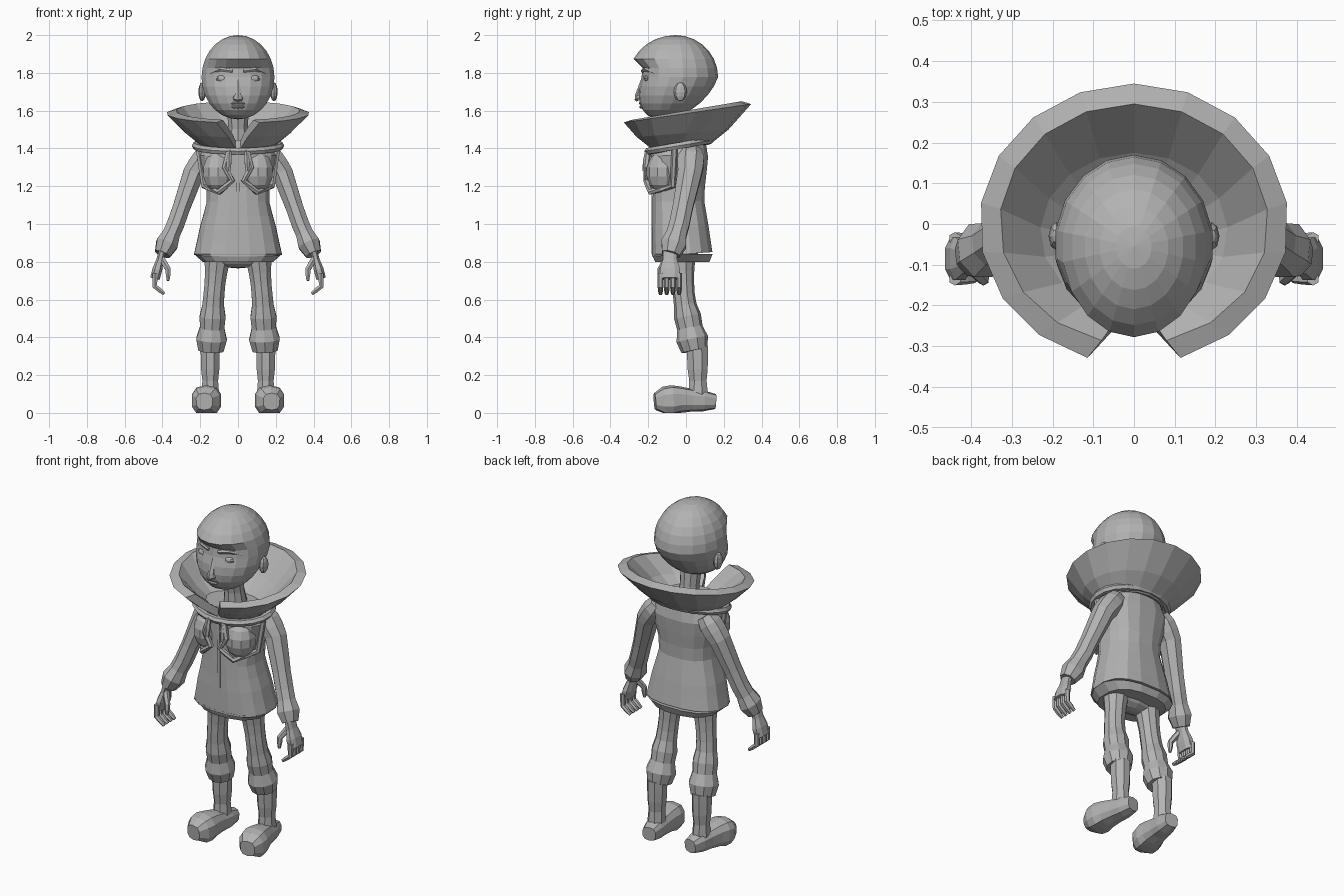
import bpy, bmesh
from math import sin, cos, pi, radians, copysign
from mathutils import Vector

cube = bpy.data.objects.get("Cube")
if cube:
    bpy.data.objects.remove(cube, do_unlink=True)

GREY = (.45, .45, .45, 1)
clay = bpy.data.materials.new("plain_grey")
clay.use_nodes = True
clay.diffuse_color = GREY
shader = next(node for node in clay.node_tree.nodes if node.type == 'BSDF_PRINCIPLED')
shader.inputs["Base Color"].default_value = GREY
SIDEWAYS, BACKWARD, UPWARD = Vector((1, 0, 0)), Vector((0, 1, 0)), Vector((0, 0, 1))


def finish(name, bm):
    """Turn a bmesh into a flat-shaded grey object."""
    bmesh.ops.recalc_face_normals(bm, faces=bm.faces)
    mesh = bpy.data.meshes.new(name)
    bm.to_mesh(mesh)
    bm.free()
    mesh.materials.append(clay)
    bpy.context.collection.objects.link(bpy.data.objects.new(name, mesh))


def skin(name, loops, closed=False, ground=False):
    """Bridge equal loops of points; cap the ends unless closed."""
    bm = bmesh.new()
    rows = [[bm.verts.new(point) for point in loop] for loop in loops]
    pairs = list(zip(rows, rows[1:]))
    if closed:
        pairs.append((rows[-1], rows[0]))
    else:
        bm.faces.new(rows[0])
        bm.faces.new(rows[-1])
    for low, high in pairs:
        for j in range(len(low)):
            bm.faces.new((low[j - 1], low[j], high[j], high[j - 1]))
    if ground:
        for vert in bm.verts:
            vert.co.z = max(vert.co.z, 0)
    finish(name, bm)


def along(points, t):
    """Point at fraction t of a path, every segment counting equally."""
    place = t * (len(points) - 1)
    index = min(int(place), len(points) - 2)
    return Vector(points[index]).lerp(Vector(points[index + 1]), place - index)


def limb(name, points, widths, sides=6, side=1, ref=BACKWARD, boxy=1,
         depth=lambda width: width, ground=False):
    """Sweep ovals of evenly spaced half widths along a path."""
    points = [(x * side, y, z) for x, y, z in points]
    last = len(widths) - 1
    loops = []
    for i, width in enumerate(widths):
        ahead = along(points, min(i + 1, last) / last)
        behind = along(points, max(i - 1, 0) / last)
        direction = (ahead - behind).normalized()
        v = (ref - direction * ref.dot(direction)).normalized()
        u = v.cross(direction)
        loop = []
        for j in range(sides):
            angle = 2 * pi * (j + .5) / sides
            a, b = (copysign(abs(f) ** boxy, f) for f in (cos(angle), sin(angle)))
            loop.append(along(points, i / last) + u * a * width + v * b * depth(width))
        loops.append(loop)
    skin(name, loops, ground=ground)


def blob(name, centre, size, segments=10, rings=7, shape=None):
    """Ellipsoid, optionally reshaped by a rule on the unit sphere."""
    bm = bmesh.new()
    bmesh.ops.create_uvsphere(bm, u_segments=segments, v_segments=rings, radius=1)
    for vert in bm.verts:
        if shape:
            shape(vert.co)
        vert.co = Vector(centre) + vert.co * Vector(size)
    finish(name, bm)


def head_shape(co):
    """Overhanging fringe, flatter face and a jaw carried forward."""
    height = co.z
    if co.y < 0:
        co.y *= 1.1 if height > .3 else .8
    if height < 0:
        co.y += .35 * height


# Head and neck
blob("head", (0, -.055, 1.777), (.196, .225, .223), 18, 14, head_shape)
limb("neck", [(0, -.02, 1.4), (0, -.05, 1.62)], [.07, .055, .06], 10)

# Facial features
limb("nose", [(0, -.22, 1.78), (0, -.25, 1.68), (0, -.24, 1.66)], [.012, .016, .02, .03, .025])
blob("upper_lip", (0, -.235, 1.64), (.045, .014, .01), 8, 5)
blob("lower_lip", (0, -.232, 1.62), (.035, .016, .01), 8, 5)
for tag, side in (("left", 1), ("right", -1)):
    limb(tag + "_brow", [(.03, -.23, 1.81), (.09, -.21, 1.82), (.14, -.165, 1.8)],
         [.01, .012, .008], side=side)
    blob(tag + "_eye", (side * .08, -.205, 1.77), (.038, .02, .018), 8, 6)
    blob(tag + "_ear", (side * .19, -.03, 1.7), (.02, .035, .05), 8, 6)

# Wide standing collar, open at the front: half width, centre y, height, tilt
levels = ((.19, -.03, 1.41, .01), (.28, -.02, 1.48, .02), (.38, 0, 1.585, .05))
outline = list(levels)
for width, centre, height, tilt in reversed(levels):
    outline.append((width - .05, centre, height + .015, tilt))
collar = []
STEPS = 16
for i in range(STEPS + 1):
    loop = []
    for width, centre, height, tilt in outline:
        gap = radians(70 * (width - .13))
        angle = gap + 2 * (pi - gap) * i / STEPS
        loop.append((width * sin(angle), centre - (width - .035) * cos(angle),
                     height - tilt * cos(angle)))
    collar.append(loop)
skin("collar", collar)

# Jacket body with turned-in hem
def jacket_depth(width):
    return .08 + .35 * width


limb("jacket", [(0, -.02, .84), (0, -.04, 1.12), (0, -.03, 1.44)],
     [.236, .22, .205, .185, .168, .17, .19, .205, .16], 16, boxy=.8, depth=jacket_depth)
limb("jacket_hem", [(0, -.02, .84), (0, -.02, .8)], [.236, .19], 16, boxy=.8, depth=jacket_depth)
limb("zip_strip", [(0, -.178, .84), (0, -.18, 1.4)], [.012, .012], 4, depth=lambda width: width / 2)
blob("trouser_seat", (0, -.025, .84), (.18, .09, .075), 12, 8)

# Raised band around the shoulders
band = []
for i in range(20):
    turn = 2 * pi * i / 20
    outward = Vector((sin(turn), -cos(turn), 0))
    middle = Vector((.225 * sin(turn), -.035 - .165 * cos(turn), 1.415 - .03 * cos(turn)))
    band.append([middle + .02 * (outward * cos(k * pi / 3) + UPWARD * sin(k * pi / 3))
                 for k in range(6)])
skin("shoulder_band", band, closed=True)

for tag, side in (("left", 1), ("right", -1)):
    # Padded chest panel with rolled edge and hanging cord
    blob(tag + "_chest_panel", (side * .105, -.125, 1.275), (.085, .085, .11))
    limb(tag + "_panel_edge",
         [(.05, -.2, 1.38), (.07, -.21, 1.3), (.03, -.21, 1.23), (.1, -.19, 1.17),
          (.18, -.07, 1.2), (.21, -.06, 1.4)], [.016] * 11, side=side)
    limb(tag + "_cord", [(.045, -.205, 1.39), (.05, -.22, 1.28)], [.01, .016, .01], side=side)

    # Sleeve with gathered cuff
    limb(tag + "_sleeve",
         [(.15, .03, 1.39), (.235, .02, 1.27), (.33, -.035, 1), (.4, -.08, .84)],
         [.05, .065, .065, .06, .055, .05, .05, .05, .063, .045], 8, side,
         depth=lambda width: 1.15 * width)

    # Hand with curled fingers
    limb(tag + "_palm", [(.4, -.085, .86), (.44, -.085, .71)], [.02, .02, .028, .027], 8, side,
         boxy=.8, depth=lambda width: 2 * width)
    for k, finger in enumerate(("index", "middle", "ring", "little")):
        y = -.135 + .033 * k
        limb(f"{tag}_{finger}_finger", [(.44, y, .74), (.44, y, .67), (.39, y, .63)],
             [.016, .015, .015, .014, .01], side=side)
    limb(tag + "_thumb", [(.405, -.1, .82), (.37, -.135, .76), (.37, -.14, .7)],
         [.018, .018, .016, .014, .008], side=side)

    # Trouser leg gathered below the knee
    limb(tag + "_trouser_leg", [(.105, -.025, .86), (.13, -.01, .6), (.143, .045, .33)],
         [.09, .07, .062, .058, .058, .06, .072, .068, .085, .07], 10, side)

    # Boot shaft and foot, turned slightly outward
    limb(tag + "_boot_shaft", [(.147, .06, .35), (.147, .065, .05)],
         [.055, .054, .052, .045, .05, .05], 8, side, depth=lambda width: 1.1 * width)
    limb(tag + "_foot", [(.135, .155, .06), (.16, -.03, .07), (.178, -.165, .06)],
         [.04, .055, .06, .07, .08, .075, .045], 10, side, ref=UPWARD, boxy=.75, ground=True)
